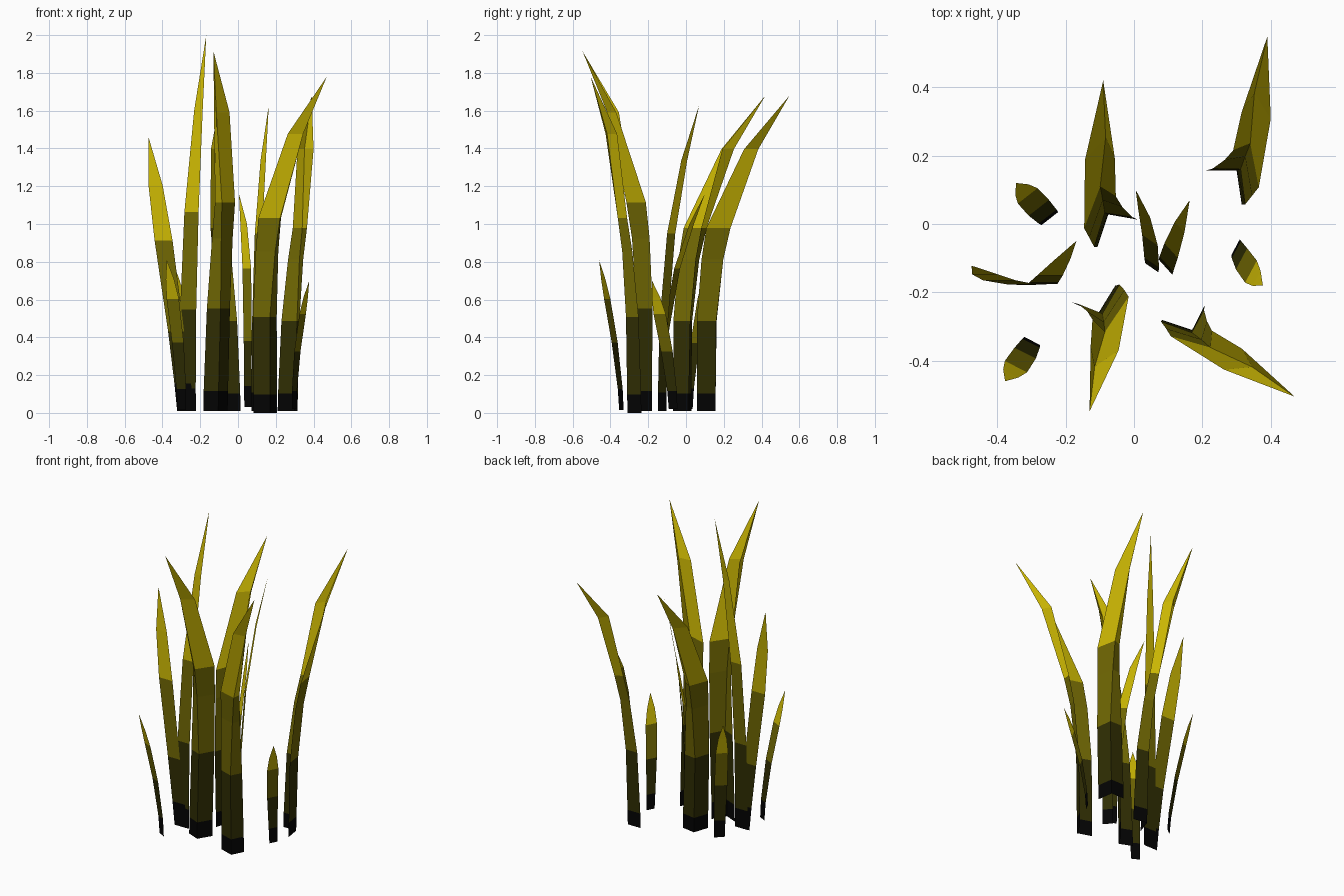
import bpy, math
from mathutils import Vector, Matrix

if "Cube" in bpy.data.objects:
    bpy.data.objects.remove(bpy.data.objects["Cube"])


def colour(name, rgb):
    m = bpy.data.materials.new(name)
    m.diffuse_color = (*rgb, 1)
    m.use_nodes = True
    m.node_tree.nodes["Principled BSDF"].inputs["Base Color"].default_value = m.diffuse_color
    return m


MATS = [colour("black_root", (0.001, 0.001, 0.001)),
        colour("dark_olive", (0.029, 0.027, 0.001)),
        colour("olive", (0.165, 0.138, 0.001)),
        colour("yellow", (0.60, 0.475, 0.001))]


def skin(name, rows, bands):
    """Join rows of points (last row is the tip) into an open flat-shaded leaf."""
    verts, faces, mats = [], [], []
    n = len(rows[0])
    for r in rows:
        verts += r
    for i in range(len(rows) - 1):
        for j in range(n - 1):
            a = i * n + j
            if len(rows[i + 1]) == 1:
                faces.append((a, a + 1, (i + 1) * n))
            else:
                faces.append((a, a + 1, a + 1 + n, a + n))
            mats.append(bands[i])
    me = bpy.data.meshes.new(name)
    me.from_pydata(verts, [], faces)
    for m in MATS:
        me.materials.append(m)
    for p, k in zip(me.polygons, mats):
        p.material_index = k
        p.use_smooth = False
    ob = bpy.data.objects.new(name, me)
    bpy.context.collection.objects.link(ob)
    return ob


# Folded leaf: height fraction, then left edge, fold and right edge around the base of the fold
FOLD = [(0.0, (-.09, 0), (0, 0), (.015, -.10)),
        (.055, (-.088, 0), (.002, 0), (.017, -.10)),
        (.285, (-.07, .005), (.012, .003), (.025, -.10)),
        (.48, (-.035, .03), (.025, .04), (.045, -.075)),
        (.58, (-.01, .058), (.04, .078), (.065, -.05)),
        (.83, (.015, .17), (.052, .225), (.10, .15)),
        (1.0, (.09, .39))]


def folded_leaf(name, base, tip, angle, mirror=1, z0=.01, size=1):
    rot = Matrix.Rotation(math.radians(angle), 2)
    origin = Vector(base)

    def place(p):
        return origin + size * (rot @ Vector((p[0] * mirror, p[1])))

    fix = Vector(tip[:2]) - place(FOLD[-1][1])   # bend so the tip lands in place
    rows = []
    for t, *pts in FOLD:
        row = []
        for p in pts:
            q = place(p) + fix * t * t
            row.append((q.x, q.y, z0 + (tip[2] - z0) * t))
        rows.append(row)
    return skin(name, rows, [0, 1, 2, 2, 3, 3])


def flat_leaf(name, base, tip, chord, widths, px, py, ts, z0=.01):
    """Flat leaf: px and py set how late it curves in x and y."""
    a = math.radians(chord)
    d = Vector((math.cos(a), math.sin(a)))
    rows = []
    for t, w in zip(ts, widths):
        c = Vector((base[0] + (tip[0] - base[0]) * t ** px,
                    base[1] + (tip[1] - base[1]) * t ** py))
        z = z0 + (tip[2] - z0) * t
        ends = [c - d * w / 2, c + d * w / 2] if w else [c]
        rows.append([(e.x, e.y, z) for e in ends])
    return skin(name, rows, [0, 1, 2, 3, 3])


# Four large folded leaves
folded_leaf("folded_leaf_back_right", (.30, .157), (.39, .548, 1.68), 0)
folded_leaf("folded_leaf_back", (-.075, .028), (-.09, .42, 1.68), -10, -1)
folded_leaf("folded_leaf_front", (-.105, -.262), (-.13, -.548, 1.915), 157, -1, .01, .95)
folded_leaf("folded_leaf_front_right", (.17, -.31), (.47, -.505, 1.78), -117, 1, 0, .92)

# Four flat leaves in two crossing pairs
TS = (0, .1, .29, .62, .82, 1)
flat_leaf("flat_leaf_tall", (-.268, -.175), (-.168, -.049, 2.0), 0,
          (.09, .088, .085, .075, .045, 0), 2.4, 2.6, (0, .06, .27, .53, .8, 1))
flat_leaf("flat_leaf_left", (-.277, -.178), (-.475, -.122, 1.465), 0,
          (.09, .088, .085, .095, .075, 0), 1.1, 3, TS)
flat_leaf("flat_leaf_middle", (.092, -.126), (.163, .07, 1.63), -48,
          (.06, .06, .06, .058, .042, 0), 2.7, 2.6, (0, .06, .29, .58, .82, 1))
flat_leaf("flat_leaf_middle_short", (.052, -.128), (.005, .10, 1.16), -34,
          (.045, .047, .052, .055, .042, 0), 5, 2.4, (0, .1, .31, .65, .86, 1), .03)

# Three small leaves
SMALL = (.052, .057, .07, .073, .05, 0)
TSS = (0, .14, .45, .74, .87, 1)
flat_leaf("small_leaf_front_left", (-.298, -.342), (-.377, -.46, .81), -27,
          SMALL, 1.7, 1.5, TSS, .015)
flat_leaf("small_leaf_right", (.297, -.068), (.377, -.18, .70), 62,
          SMALL, 1.9, 1.5, TSS, .02)
flat_leaf("small_leaf_back_left", (-.246, .016), (-.345, .12, .80), 38,
          (.062, .066, .075, .073, .05, 0), 1.4, 1.5, TSS, .02)
